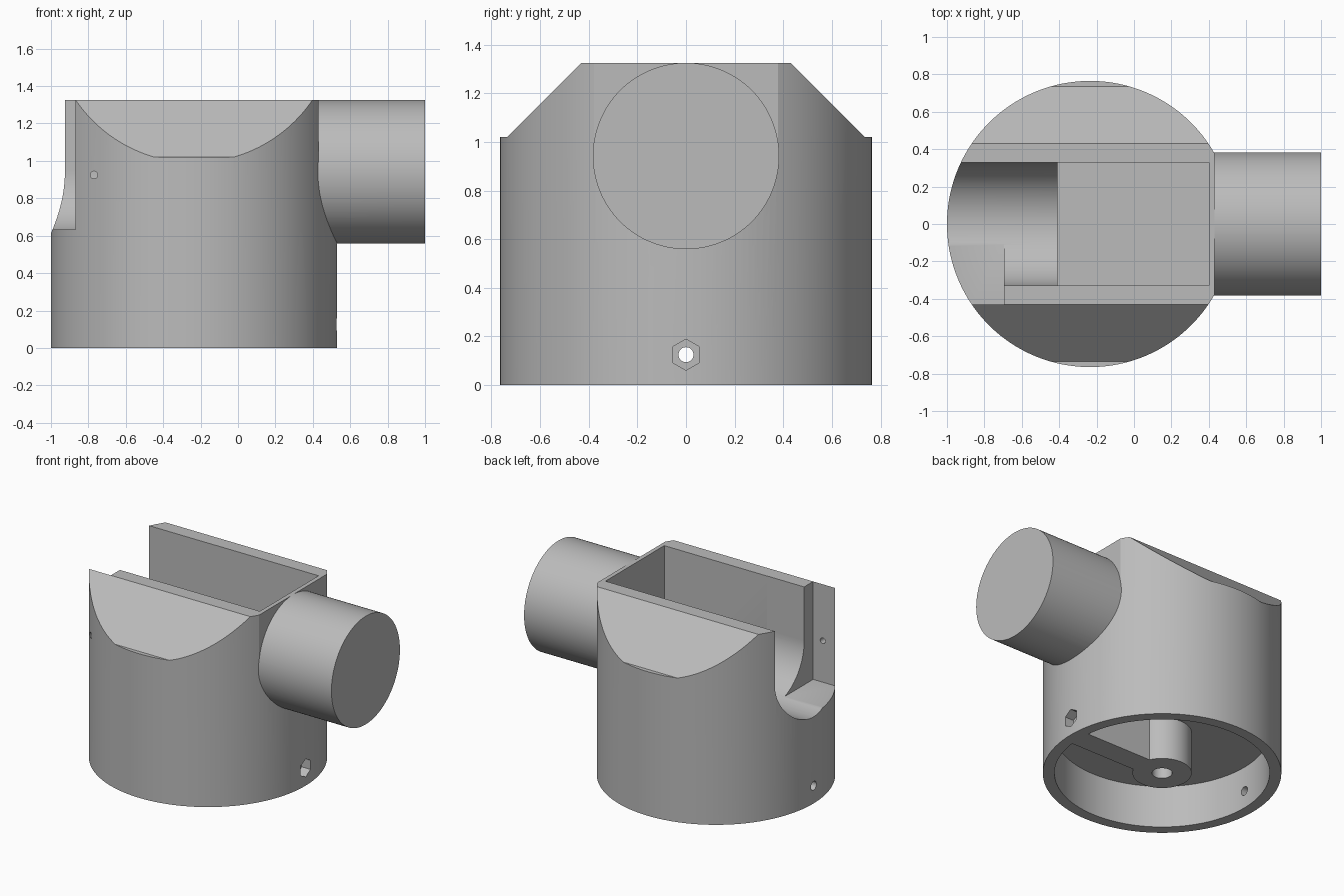
import bpy
import math
from mathutils import Vector

cube = bpy.data.objects.get("Cube")
if cube:
    bpy.data.objects.remove(cube, do_unlink=True)

# Single flat colour
grey = bpy.data.materials.new("plain_grey")
grey.use_nodes = True
colour = (0.5, 0.5, 0.5, 1)
grey.diffuse_color = colour
grey.node_tree.nodes["Principled BSDF"].inputs["Base Color"].default_value = colour

CX = -0.235      # body axis
R = 0.765        # body radius
TOP = 1.325
AXIS_Z = 0.942   # height of the side arm and slot axis
BOLT_Z = 0.125


def prism(name, start, end, radius, sides=128, spin=0.0):
    """Cylinder or regular prism between two points."""
    a, b = Vector(start), Vector(end)
    rot = (b - a).to_track_quat('Z', 'Y').to_euler()
    bpy.ops.mesh.primitive_cylinder_add(vertices=sides, radius=radius, depth=(b - a).length,
                                        location=(a + b) / 2, rotation=rot)
    ob = bpy.context.object
    ob.name = name
    bpy.ops.object.transform_apply(location=False, rotation=True, scale=True)
    if spin:
        ob.rotation_euler.x = spin
    return ob


def block(name, low, high):
    """Box between two opposite corners."""
    a, b = Vector(low), Vector(high)
    bpy.ops.mesh.primitive_cube_add(size=1, location=(a + b) / 2)
    ob = bpy.context.object
    ob.name = name
    ob.scale = b - a
    return ob


def wedge(name, profile):
    """Extrude a y-z profile along x."""
    n = len(profile)
    verts = [(x, y, z) for x in (-1.5, 1.5) for y, z in profile]
    faces = [list(range(n))[::-1], list(range(n, 2 * n))]
    faces += [[i, (i + 1) % n, (i + 1) % n + n, i + n] for i in range(n)]
    mesh = bpy.data.meshes.new(name)
    mesh.from_pydata(verts, [], faces)
    ob = bpy.data.objects.new(name, mesh)
    bpy.context.collection.objects.link(ob)
    bpy.context.view_layer.objects.active = ob
    bpy.ops.object.mode_set(mode='EDIT')
    bpy.ops.mesh.select_all(action='SELECT')
    bpy.ops.mesh.normals_make_consistent(inside=False)
    bpy.ops.object.mode_set(mode='OBJECT')
    return ob


def combine(target, tool, operation='DIFFERENCE'):
    """Apply a boolean and discard the tool."""
    tool.hide_render = True
    mod = target.modifiers.new(tool.name, 'BOOLEAN')
    mod.operation = operation
    mod.solver = 'EXACT'
    mod.object = tool
    bpy.context.view_layer.objects.active = target
    bpy.ops.object.modifier_apply(modifier=mod.name)
    bpy.data.objects.remove(tool, do_unlink=True)


# Round body
body = prism("housing_body", (CX, 0, 0), (CX, 0, TOP), R, 160)

# Sloping shoulders, front and back
for side in (-1, 1):
    shoulder = [(0.43, TOP), (0.735, 1.02), (0.9, 1.02), (0.9, 1.6), (0.43, 1.6)]
    combine(body, wedge("shoulder_cut", [(side * y, z) for y, z in shoulder]))

# Flat above the side arm
combine(body, block("arm_flat_cut", (0.43, -0.385, AXIS_Z), (0.8, 0.385, 1.6)))

# Main rectangular chamber, open at the top
combine(body, block("chamber_cut", (-0.41, -0.328, 0.38), (0.4, 0.33, 1.6)))

# Round-bottomed slot through the left wall
slot = prism("slot_cut", (-1.2, 0, AXIS_Z), (-0.405, 0, AXIS_Z), 0.329)
combine(slot, block("slot_upper", (-1.2, -0.329, AXIS_Z), (-0.405, 0.329, 1.6)), 'UNION')
combine(body, slot)

# Square notch beside the slot
combine(body, block("notch_cut", (-1.2, -0.43, 0.632), (-0.695, 0, 1.6)))

# Base recess that leaves a central boss and a rib
recess = prism("recess_cut", (CX, 0, -0.1), (CX, 0, 0.3), 0.69, 160)
combine(recess, prism("boss", (CX, 0, -0.3), (CX, 0, 0.5), 0.19, 64))
combine(recess, block("rib", (CX, -0.08, -0.3), (0.8, 0.08, 0.5)))
combine(body, recess)

# Side arm
combine(body, prism("side_arm", (0.418, 0, AXIS_Z), (1, 0, AXIS_Z), 0.383), 'UNION')

# Screw holes and nut pocket
combine(body, prism("boss_hole", (CX, 0, -0.1), (CX, 0, 0.25), 0.065, 32))
combine(body, prism("bolt_hole", (-1.2, 0, BOLT_Z), (0.8, 0, BOLT_Z), 0.031, 32))
nut = prism("nut_pocket", (0.46, 0, BOLT_Z), (0.8, 0, BOLT_Z), 0.064, 6)
if max(v.co.z for v in nut.data.vertices) < 0.06:
    nut.rotation_euler.x = math.radians(30)
combine(body, nut)
combine(body, prism("pin_hole", (-0.77, -0.9, 0.925), (-0.77, -0.38, 0.925), 0.02, 24))

# Finish
body.data.materials.clear()
body.data.materials.append(grey)
for face in body.data.polygons:
    face.material_index = 0
bpy.ops.object.select_all(action='DESELECT')
body.select_set(True)
bpy.context.view_layer.objects.active = body
bpy.ops.object.shade_smooth_by_angle(angle=math.radians(25))
